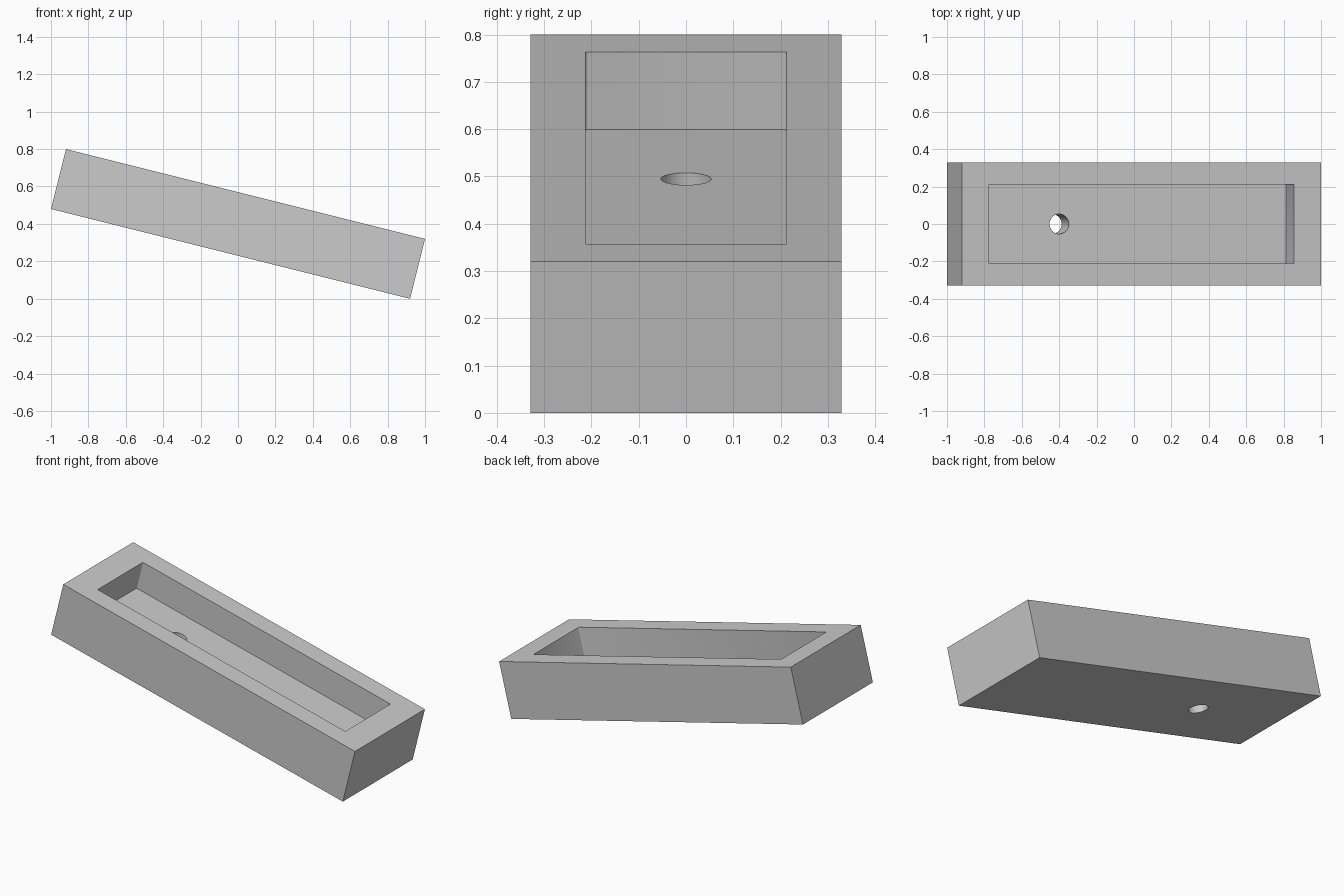
import bpy, bmesh, math
from mathutils import Matrix

cube = bpy.data.objects.get("Cube")
if cube:
    bpy.data.objects.remove(cube, do_unlink=True)

TILT = math.atan(0.25)
LENGTH, WIDTH, HEIGHT = 1.979, 0.657, 0.33
POCKET_LENGTH, POCKET_WIDTH, POCKET_DEPTH = 1.68, 0.425, 0.17
HOLE_X, HOLE_RADIUS = -0.411, 0.053

grey = bpy.data.materials.new("plain grey")
grey.use_nodes = True
colour = (0.6, 0.6, 0.6, 1)
grey.diffuse_color = colour
grey.node_tree.nodes["Principled BSDF"].inputs["Base Color"].default_value = colour


def add_object(name, bm):
    mesh = bpy.data.meshes.new(name)
    bm.to_mesh(mesh)
    bm.free()
    mesh.materials.append(grey)
    obj = bpy.data.objects.new(name, mesh)
    bpy.context.collection.objects.link(obj)
    obj.matrix_world = Matrix.Translation((0, 0, 0.4)) @ Matrix.Rotation(TILT, 4, "Y")
    return obj


def block(length, width, height, z=0, corner=0):
    bm = bmesh.new()
    bmesh.ops.create_cube(bm, size=1)
    bmesh.ops.scale(bm, vec=(length, width, height), verts=bm.verts)
    bmesh.ops.translate(bm, vec=(0, 0, z), verts=bm.verts)
    if corner:
        upright = [e for e in bm.edges
                   if abs(e.verts[0].co.z - e.verts[1].co.z) > height / 2]
        bmesh.ops.bevel(bm, geom=upright, offset=corner, segments=3,
                        profile=0.5, affect="EDGES")
    return bm


# Solid tilted body
tray = add_object("tray", block(LENGTH, WIDTH, HEIGHT))

# Pocket cutter, reaching above the rim
floor_z = HEIGHT / 2 - POCKET_DEPTH
cut_height = POCKET_DEPTH + 0.1
pocket = add_object("pocket_cutter", block(
    POCKET_LENGTH, POCKET_WIDTH, cut_height, floor_z + cut_height / 2, 0.005))

# Round drain hole cutter, through the pocket floor
bm = bmesh.new()
bmesh.ops.create_cone(bm, cap_ends=True, segments=48, radius1=HOLE_RADIUS,
                      radius2=HOLE_RADIUS, depth=HEIGHT * 2,
                      matrix=Matrix.Translation((HOLE_X, 0, 0)))
hole = add_object("drain_hole_cutter", bm)

for cutter in (pocket, hole):
    cutter.hide_render = True
    cutter.hide_viewport = True
    cut = tray.modifiers.new(cutter.name, "BOOLEAN")
    cut.operation = "DIFFERENCE"
    cut.solver = "EXACT"
    cut.object = cutter

# Bake the cuts, then remove the cutters
bpy.context.view_layer.update()
graph = bpy.context.evaluated_depsgraph_get()
finished = bpy.data.meshes.new_from_object(tray.evaluated_get(graph))
tray.modifiers.clear()
tray.data = finished
for cutter in (pocket, hole):
    bpy.data.objects.remove(cutter, do_unlink=True)

# Smooth the round hole while keeping the edges sharp
bpy.ops.object.select_all(action="DESELECT")
tray.select_set(True)
bpy.context.view_layer.objects.active = tray
bpy.ops.object.shade_smooth_by_angle(angle=math.radians(35))
